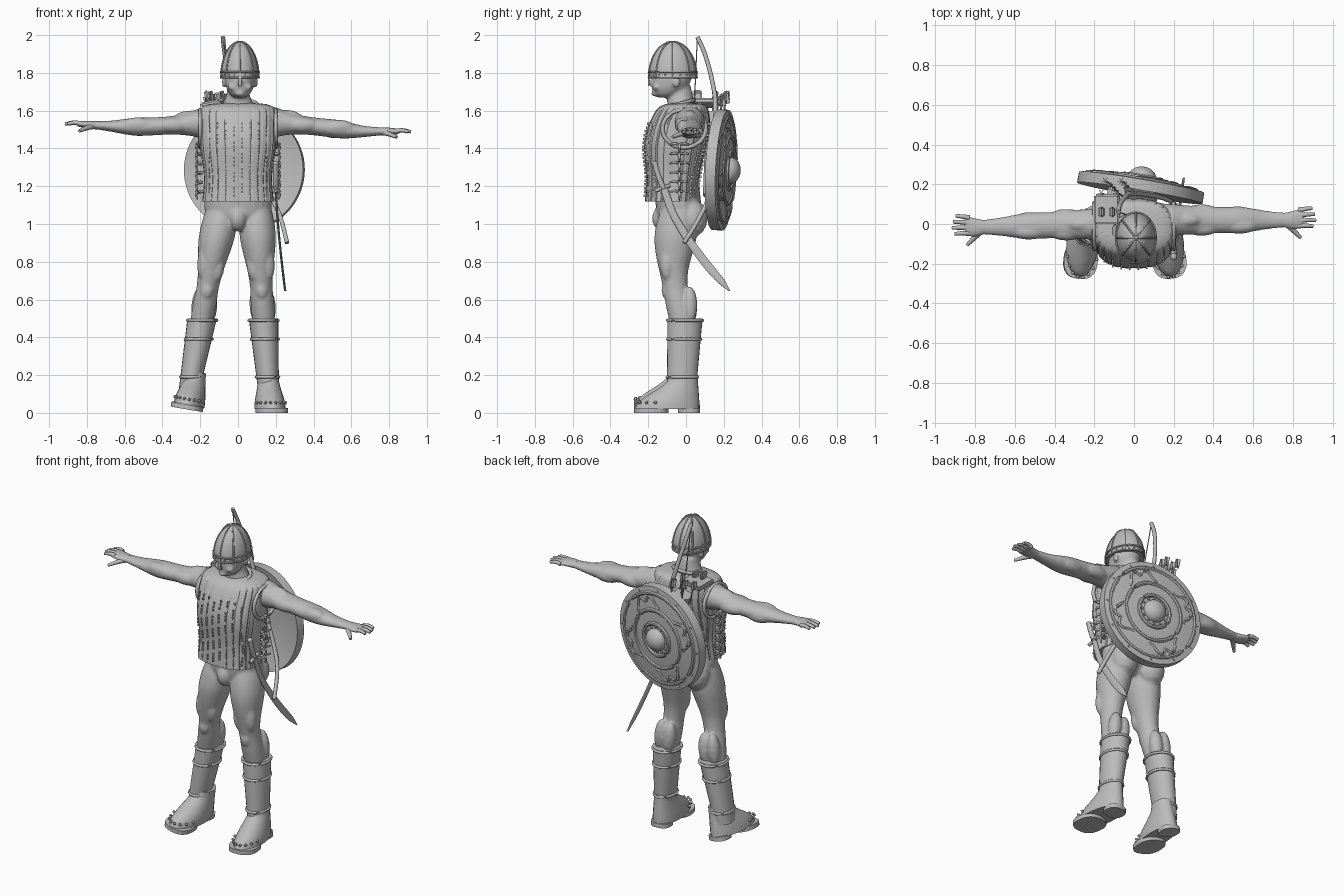
import bpy, bmesh, math
from math import sin, cos, pi, tau, exp
from mathutils import Vector, Matrix, Euler
from mathutils.bvhtree import BVHTree

if "Cube" in bpy.data.objects:
    bpy.data.objects.remove(bpy.data.objects["Cube"])

GREY = (.5, .5, .5, 1)
clay = bpy.data.materials.new("clay_grey")
clay.use_nodes = True
clay.diffuse_color = GREY
clay.node_tree.nodes["Principled BSDF"].inputs["Base Color"].default_value = GREY
LEFT, RIGHT = 1, -1
SIDES = {LEFT: "left", RIGHT: "right"}


def finish(bm, name, angle=40):
    bmesh.ops.recalc_face_normals(bm, faces=bm.faces)
    mesh = bpy.data.meshes.new(name)
    bm.to_mesh(mesh)
    ob = bpy.data.objects.new(name, mesh)
    bpy.context.collection.objects.link(ob)
    mesh.materials.append(clay)
    bpy.ops.object.select_all(action='DESELECT')
    ob.select_set(True)
    bpy.context.view_layer.objects.active = ob
    bpy.ops.object.shade_smooth_by_angle(angle=math.radians(angle))
    return ob


def mix(start, end, t):
    return start + (end - start) * t


def swell(t, centre, width):
    return exp(-((t - centre) / width) ** 2)


def steps(count):
    return [i / count for i in range(count + 1)]


def around(count):
    return [tau * i / count for i in range(count)]


def spline(rows, detail=4):
    """Smooth curve through rows of numbers."""
    last, out = len(rows) - 1, []
    for i in range(last):
        near = [rows[min(max(j, 0), last)] for j in range(i - 1, i + 3)]
        for t in steps(detail)[:-1]:
            out.append([b + t / 2 * (c - a + t * (2*a - 5*b + 4*c - d + t * (3*(b - c) + d - a)))
                        for a, b, c, d in zip(*near)])
    return out + [list(rows[-1])]


def skin(bm, rings, closed=False):
    rings = [[bm.verts.new(point) for point in ring] for ring in rings]
    following = rings[1:] + rings[:1] if closed else rings[1:]
    for ring, other in zip(rings, following):
        for i in range(len(ring)):
            bm.faces.new((ring[i - 1], ring[i], other[i], other[i - 1]))
    if not closed:
        bm.faces.new(rings[0])
        bm.faces.new(rings[-1])


def loft(bm, rows, axis='z', sides=24, square=2, groove=None):
    """Rounded cross-sections, each row being x, y, z and two radii."""
    rings = []
    for x, y, z, a, b in spline(rows):
        ring = []
        for i, w in enumerate(around(sides)):
            size = groove(i) if groove else 1
            u = a * size * math.copysign(abs(cos(w)) ** (2 / square), cos(w))
            v = b * size * math.copysign(abs(sin(w)) ** (2 / square), sin(w))
            ring.append((x + u, y + v, z) if axis == 'z' else (x, y + u, z + v))
        rings.append(ring)
    skin(bm, rings)


def tube(bm, points, radius, tip=None, sides=8, closed=False):
    """Round tube along points, narrowing to the tip radius."""
    path = [Vector(p) for p in (points if closed else spline(points))]
    count, rings = len(path), []
    for i, here in enumerate(path):
        before = path[i - 1] if closed or i else here
        after = path[(i + 1) % count] if closed or i < count - 1 else here
        along = (after - before).normalized()
        guide = Vector((.3, 1, .2)) if abs(along.y) < .8 else Vector((1, 0, .1))
        across = along.cross(guide).normalized()
        up = across.cross(along)
        r = radius if tip is None else mix(radius, tip, i / count)
        rings.append([here + r * (across * cos(w) + up * sin(w)) for w in around(sides)])
    skin(bm, rings, closed)


def hoop(bm, centre, u, v, radius):
    """Closed elliptical ring spanned by two half axes."""
    tube(bm, [Vector(centre) + Vector(u) * cos(w) + Vector(v) * sin(w) for w in around(32)], radius, closed=True)


def ball(bm, loc, radii, tilt=0, sides=14):
    matrix = Matrix.LocRotScale(Vector(loc), Euler((0, tilt, 0)), Vector(radii))
    bmesh.ops.create_uvsphere(bm, u_segments=sides, v_segments=sides // 2 + 1, radius=1, matrix=matrix)


def box(bm, loc, size, turn=(0, 0, 0)):
    bmesh.ops.create_cube(bm, size=1, matrix=Matrix.LocRotScale(Vector(loc), Euler(turn), Vector(size)))


def leg_x(side, z):
    spread = .07 if side == LEFT else .18
    return side * (.1 + spread * (1 - z))


def arm(side, x):
    """Arm centre at a distance x from the middle."""
    t = max(x - .2, 0) / .7
    if side == LEFT:
        return Vector((x, .02, 1.54 - .05 * min(1, t * 1.6)))
    return Vector((-x, -.02 * t, 1.535 - .02 * sin(pi * t)))


# body: limbs, hips, neck and head fused together
bm = bmesh.new()
HEAD_X, HEAD_Y = .01, -.07
for side in SIDES:
    leg = []
    for t in steps(8):
        z = mix(.4, 1.1, t)
        calf, thigh, knee = swell(t, .2, .15), swell(t, .8, .3), swell(t, .45, .3)
        leg.append((leg_x(side, z), -.01 - .045 * knee - .03 * thigh,
                    z, .05 + .012 * calf + .046 * thigh, .055 + .012 * calf + .058 * thigh))
    loft(bm, leg)
    limb = []
    for t in steps(10):
        bulge = swell(t, .62, .15)
        limb.append((*arm(side, mix(.12, .8, t)), mix(.085, .034, t) + .012 * bulge,
                     mix(.065, .018, t) + .012 * bulge + .02 * swell(t, .1, .1)))
    loft(bm, limb, 'x')
    # leg muscles: outward shift, y, z and radii
    for shift, y, z, radii in ((0, .03, 1.03, (.085, .085, .1)), (-.03, -.1, .77, (.04, .04, .08)),
                               (.04, -.1, .8, (.04, .04, .1)), (0, -.1, .65, (.035, .03, .05)),
                               (-.03, .02, .56, (.04, .04, .1)), (.03, .02, .57, (.04, .04, .1))):
        ball(bm, (leg_x(side, z) + side * shift, y, z), radii, -side * .1)
    # arm muscles: distance, y and z shift
    for x, y, z in ((.25, 0, .03), (.34, -.04, 0), (.34, .04, -.01), (.53, -.03, .01), (.52, .03, -.01)):
        ball(bm, arm(side, x) + Vector((0, y, z)), (.09, .04, .04))
    ball(bm, (HEAD_X + side * .085, -.05, 1.75), (.01, .02, .03))
    ball(bm, (HEAD_X + side * .035, -.155, 1.725), (.03, .02, .02))
loft(bm, [(0, -.05, 1.2, .16, .12), (0, -.04, 1.1, .18, .12), (0, -.04, 1.03, .15, .11), (0, -.05, .98, .05, .06)])
ball(bm, (0, -.12, 1.03), (.05, .06, .07))
loft(bm, [(0, -.02, 1.55, .13, .08), (0, -.03, 1.66, .07, .07), (0, -.04, 1.73, .055, .065)])
loft(bm, [(HEAD_X, y, z, a, a * 1.3) for y, z, a in
          ((-.11, 1.67, .03), (-.1, 1.69, .055), (-.085, 1.73, .074), (HEAD_Y, 1.8, .08), (HEAD_Y, 1.9, .05))])
ball(bm, (HEAD_X, -.18, 1.75), (.013, .02, .02))
ball(bm, (HEAD_X, -.165, 1.69), (.025, .02, .015))
body = finish(bm, "body", 180)
fuse = body.modifiers.new("fuse", 'REMESH')
fuse.mode, fuse.voxel_size, fuse.use_smooth_shade = 'VOXEL', .008, True
relax = body.modifiers.new("relax", 'SMOOTH')
relax.factor, relax.iterations = .5, 4

# hands
for side, label in SIDES.items():
    bm = bmesh.new()
    wrist, knuckles = arm(side, .75), arm(side, .85)
    loft(bm, [(*wrist, .034, .022), (*arm(side, .8), .045, .02), (*(knuckles + Vector((0, .01, 0))), .05, .014)], 'x')
    for finger in range(4):
        length = .09 - .014 * abs(finger - 1.3)
        root = knuckles + Vector((-side * .02, finger * .026 - .028, 0))
        bend = root + Vector((side * length / 2, finger * .002, .006))
        tube(bm, [root, bend, root + Vector((side * length, finger * .004 - .003, -.002))], .014, .008)
    tube(bm, [wrist, wrist + Vector((side * .04, -.04, -.01)), wrist + Vector((side * .09, -.09, -.03))], .02, .007)
    finish(bm, label + "_hand", 70)

# plated tunic with vertical grooves
bm = bmesh.new()
loft(bm, [(0, -.08, 1.12, .19, .137), (0, -.07, 1.25, .18, .142), (0, -.06, 1.4, .2, .164), (0, -.04, 1.5, .203, .168),
          (0, -.02, 1.6, .2, .14), (0, -.01, 1.63, .165, .11), (0, -.01, 1.64, .1, .07)],
     sides=144, square=2.6, groove=lambda i: 1 if i % 6 else .978)
surface = BVHTree.FromBMesh(bm)
finish(bm, "tunic", 35)

# stitches beside the plate edges, front and back
bm = bmesh.new()
for column in range(8):
    for row in range(20):
        if (row * 7 + column * 5) % 4:
            x, z = (column - 3.5) * .043, 1.15 + row * .02
            for face in (1, -1):
                hit = surface.ray_cast(Vector((x, face, z)), Vector((0, -face, 0)))[0]
                box(bm, hit, (.007, .018, .013))
finish(bm, "tunic_stitches")

# tunic edging: armholes, collar and side laces
bm = bmesh.new()
for side in SIDES:
    hoop(bm, (side * .2, -.01, 1.505), (0, .115, 0), (0, 0, .1), .011)
    for row in range(6):
        knot = Vector((side * .19, -.035, 1.17 + row * .05))
        for y, z in ((-.05, 0), (.05, 0), (0, -.04)):
            middle = knot + Vector((side * .03, y / 2, z / 3 + .005))
            tube(bm, [knot, middle, knot + Vector((side * .025, y, z))], .009, .004, sides=6)
hoop(bm, (0, -.04, 1.635), (.1, 0, 0), (0, .085, .022), .01)
finish(bm, "tunic_edging", 60)

# shoulder pad with two tabs
bm = bmesh.new()
box(bm, (-.135, .075, 1.64), (.13, .15, .03), (0, -.2, 0))
for x in (-.165, -.11):
    box(bm, (x, .06, 1.65 - x / 5), (.025, .05, .05), (0, -.2, 0))
bmesh.ops.bevel(bm, geom=bm.edges[:], offset=.008, segments=2, affect='EDGES')
finish(bm, "shoulder_pad")

# helmet with rim, ribs, rivets and nose guard
bm = bmesh.new()
BROW, WIDE, DEEP = 1.775, .1, .127
dome = [(max(cos(t * pi / 2), .05), BROW + .19 * sin(t * pi / 2)) for t in steps(6)]
loft(bm, [(HEAD_X, HEAD_Y, z, WIDE * r, DEEP * r) for r, z in dome])
for w in around(8):
    tube(bm, [(HEAD_X + WIDE * r * cos(w), HEAD_Y + DEEP * r * sin(w), z) for r, z in dome], .005, sides=6)
for z in (BROW, BROW + .03):
    hoop(bm, (HEAD_X, HEAD_Y, z), (WIDE, 0, 0), (0, DEEP, 0), .006)
for w in around(20):
    ball(bm, (HEAD_X + WIDE * cos(w), HEAD_Y + DEEP * sin(w), BROW + .015), (.005, .005, .005), sides=6)
box(bm, (HEAD_X, HEAD_Y - DEEP, BROW - .01), (.016, .01, .07))
finish(bm, "helmet")

# boots
for side, label in SIDES.items():
    bm = bmesh.new()
    shaft = [(leg_x(side, z), -.03 + z / 20, z, mix(.048, .078, z * 2), mix(.072, .093, z * 2)) for z in (.12, .2, .3, .4, .5)]
    loft(bm, shaft)
    for x, y, z, a, b in (shaft[1], shaft[3], shaft[4]):
        hoop(bm, (x, y, z - .01), (a, 0, 0), (0, b, 0), .008)
    finish(bm, label + "_boot_shaft", 50)
    bm = bmesh.new()
    toes = [(t, t * t * (3 - 2 * t)) for t in steps(5)]
    loft(bm, [(0, -.01 - .09 * ease, mix(.2, .02, t), mix(.053, .082, ease), mix(.073, .172, ease)) for t, ease in toes])
    for y, wide, deep in ((-.185, .086, .092), (.015, .062, .058)):
        loft(bm, [(0, y, z, wide, deep) for z in (0, .026)], square=2.5)
    for w in around(18)[10:]:
        ball(bm, (.08 * cos(w), -.12 + .15 * sin(w), .055), (.009, .009, .009), sides=6)
    foot = finish(bm, label + "_foot", 45)
    foot.location.x = leg_x(side, .15)
    foot.rotation_euler.z = side * .1
    if side == RIGHT:
        foot.location.z = .02
        foot.rotation_euler.y = .17

# round shield, turned on a lathe, with boss, ridges, rivets and scrolls
bm = bmesh.new()
RADIUS = .32
front = [(q, .02 + .025 * (1 - q * q)) for q in steps(8)[1:]]
back = [(q, .045 * (1 - q * q) - .035) for q in reversed(steps(8)[1:])]
skin(bm, [[(RADIUS * q * cos(w), RADIUS * q * sin(w), h) for w in around(64)] for q, h in front + back])
ball(bm, (0, 0, .045), (.07, .07, .055), sides=24)
for r, h in ((.1, .045), (.18, .035), (.28, .022)):
    hoop(bm, (0, 0, h), (r, 0, 0), (0, r, 0), .012)
for w in around(12):
    for r, h in ((.08, .045), (.3, .02)):
        ball(bm, (r * cos(w), r * sin(w), h), (.008, .008, .008), sides=6)
for w in around(4):
    for turn in (1, -1):
        scroll = [(.23 + .03 * sin(t * 5), w + .4 + turn * t / 2) for t in steps(4)]
        tube(bm, [(r * cos(a), r * sin(a), .03) for r, a in scroll], .01, sides=6)
shield = finish(bm, "shield", 35)
shield.location = (.035, .19, 1.286)
shield.rotation_euler = Vector((.17, 1, -.05)).to_track_quat('Z', 'Y').to_euler()

# bow and string across the back
bm = bmesh.new()
bow = [(-.08, .06, 1.99), (-.07, .1, 1.9), (-.04, .14, 1.75), (0, .155, 1.6), (.15, .13, 1.2), (.22, .08, 1.05), (.26, -.01, .9)]
tube(bm, bow, .012)
tube(bm, [bow[0], (-.03, .045, 1.65)], .003)
tube(bm, bow[-2:], .003)
finish(bm, "bow", 60)

# quiver with arrows
bm = bmesh.new()
tube(bm, [(.08, .13, 1.15), (-.09, .155, 1.58)], .04, .052, sides=16)
for i in range(7):
    nock = Vector((-.165 + i * .02, .155 + .02 * (i * 3 % 4), 1.65 + .014 * (i * 2 % 3)))
    tube(bm, [nock + Vector((.04, -.02, -.12)), nock + Vector((0, 0, .02))], .004, sides=6)
    for w in (0, pi / 3, -pi / 3):
        box(bm, nock, (.03, .003, .05), (0, -.2, w))
finish(bm, "quiver_and_arrows")

# curved sword at the left hip
bm = bmesh.new()
loft(bm, [(.2 + .05 * t, mix(-.12, .23, t), 1.2 - .555 * t ** .7, .006, .02 + .014 * t - .03 * t ** 9) for t in steps(8)])
tube(bm, [(.2, -.12, 1.19), (.2, -.145, 1.25), (.2, -.165, 1.32)], .015)
ball(bm, (.2, -.165, 1.32), (.016, .018, .012))
tube(bm, [(.2, -.165, 1.175), (.2, -.085, 1.205)], .01)
finish(bm, "sword", 50)
